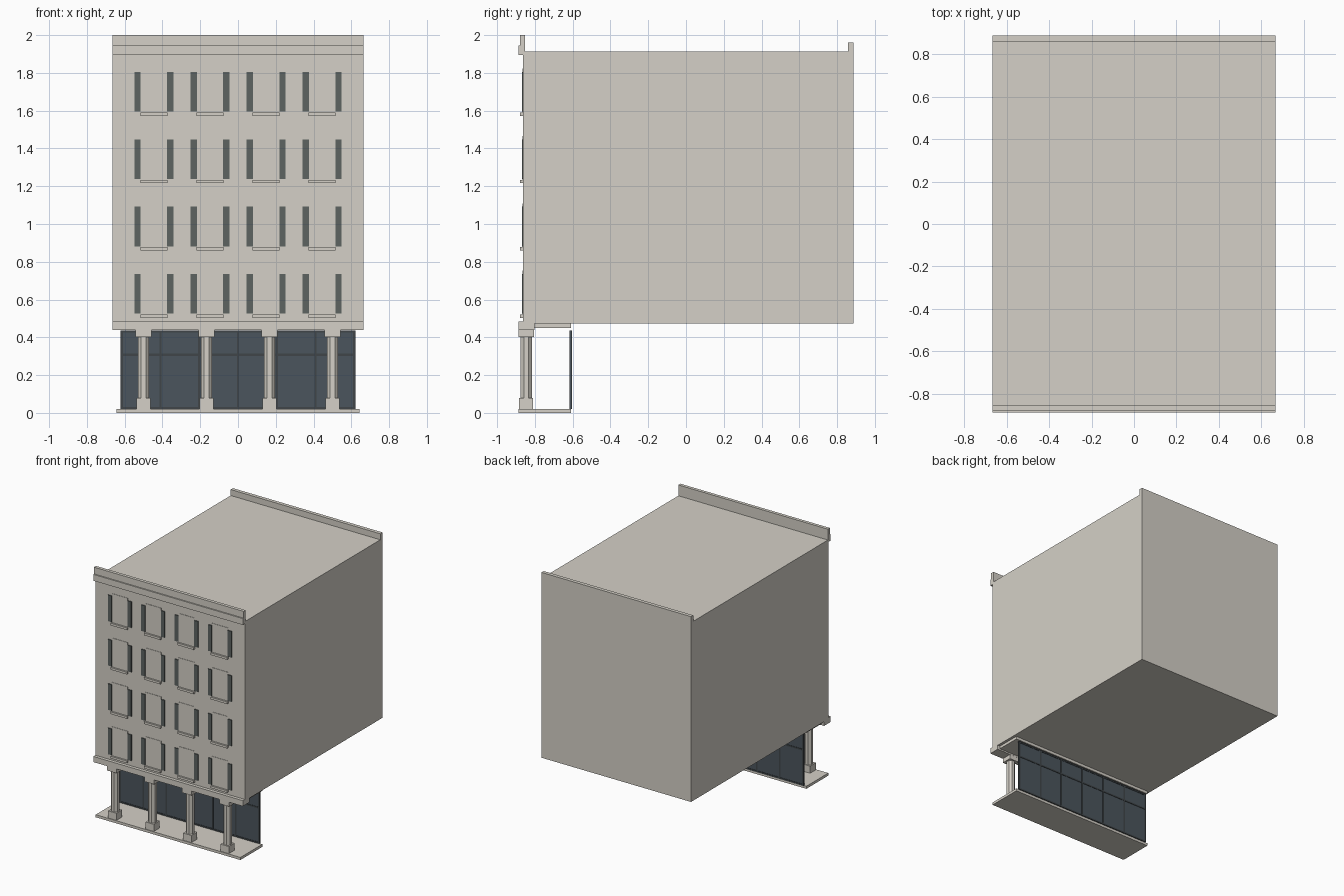
import bpy, bmesh, math
from mathutils import Matrix, Vector

if "Cube" in bpy.data.objects:
    bpy.data.objects.remove(bpy.data.objects["Cube"])


def material(name, rgb):
    m = bpy.data.materials.new(name)
    m.diffuse_color = (*rgb, 1)
    m.use_nodes = True
    m.node_tree.nodes["Principled BSDF"].inputs["Base Color"].default_value = m.diffuse_color
    return m


STONE = material("stone", (0.66, 0.63, 0.57))
GLASS = material("dark_glass", (0.07, 0.09, 0.11))
FRAME = material("frame", (0.05, 0.06, 0.065))
SHUTTER = material("shutter_paint", (0.11, 0.125, 0.12))


def add_box(bm, x, y, z):
    """Box from three (min, max) ranges."""
    lo, hi = Vector((x[0], y[0], z[0])), Vector((x[1], y[1], z[1]))
    bmesh.ops.create_cube(bm, size=1, matrix=Matrix.Translation((lo + hi) / 2)
                          @ Matrix.Diagonal((*(hi - lo), 1)))


def finish(name, bm, mat):
    me = bpy.data.meshes.new(name)
    bm.to_mesh(me)
    bm.free()
    me.materials.append(mat)
    ob = bpy.data.objects.new(name, me)
    bpy.context.collection.objects.link(ob)
    return ob


def box(name, x, y, z, mat=STONE):
    bm = bmesh.new()
    add_box(bm, x, y, z)
    return finish(name, bm, mat)


W = 0.665
FRONT = -0.862
full = (-W, W)

# Main block, parapets and bands
box("upper_block", full, (FRONT, 0.886), (0.472, 1.913))
box("front_parapet", full, (-0.878, -0.852), (1.9, 2.0))
box("cornice", full, (-0.888, -0.855), (1.895, 1.946))
box("rear_parapet", full, (0.857, 0.886), (1.9, 1.961))
box("entablature", full, (-0.888, -0.803), (0.438, 0.483))
box("soffit", (-0.643, 0.643), (-0.804, -0.61), (0.45, 0.4725))
box("porch_floor", (-0.643, 0.643), (-0.888, -0.61), (0.0, 0.021))

# Windows: panel, sill and a pair of shutters in a 4 x 4 grid
for row in range(4):
    z = 0.525 + 0.3565 * row
    for col in range(4):
        cx = -0.445 + 0.2967 * col
        tag = f"_{row}_{col}"
        box("window_panel" + tag, (cx - 0.07, cx + 0.07), (-0.865, -0.86), (z - 0.005, z + 0.228))
        box("window_sill" + tag, (cx - 0.072, cx + 0.072), (-0.879, -0.86), (z - 0.022, z - 0.004))
        bm = bmesh.new()
        for s in (-1, 1):
            xs = sorted((cx + s * 0.07, cx + s * 0.104))
            add_box(bm, xs, (-0.869, -0.86), (z, z + 0.21))
        finish("shutters" + tag, bm, SHUTTER)

# Octagonal columns with square base and capital
CY = -0.846
for i, cx in enumerate((-0.5, -0.167, 0.167, 0.5)):
    bm = bmesh.new()
    add_box(bm, (cx - 0.037, cx + 0.037), (CY - 0.037, CY + 0.037), (0.02, 0.078))
    add_box(bm, (cx - 0.043, cx + 0.043), (CY - 0.042, CY + 0.042), (0.403, 0.44))
    r = 0.03 / math.cos(math.pi / 8)
    bmesh.ops.create_cone(bm, cap_ends=True, segments=8, radius1=r, radius2=r, depth=0.327,
                          matrix=Matrix.Translation((cx, CY, 0.2405))
                          @ Matrix.Rotation(math.pi / 8, 4, 'Z'))
    finish(f"column_{i}", bm, STONE)

# Recessed shopfront glazing with frame bars
GX = 0.622
box("shop_glass", (-GX, GX), (-0.614, -0.606), (0.02, 0.437), GLASS)
bm = bmesh.new()
for i in range(7):
    cx = -GX + 0.006 + i * (2 * GX - 0.012) / 6
    add_box(bm, (cx - 0.006, cx + 0.006), (-0.617, -0.603), (0.02, 0.437))
for z in (0.026, 0.308, 0.431):
    add_box(bm, (-GX, GX), (-0.617, -0.603), (z - 0.006, z + 0.006))
finish("shop_frame", bm, FRAME)
